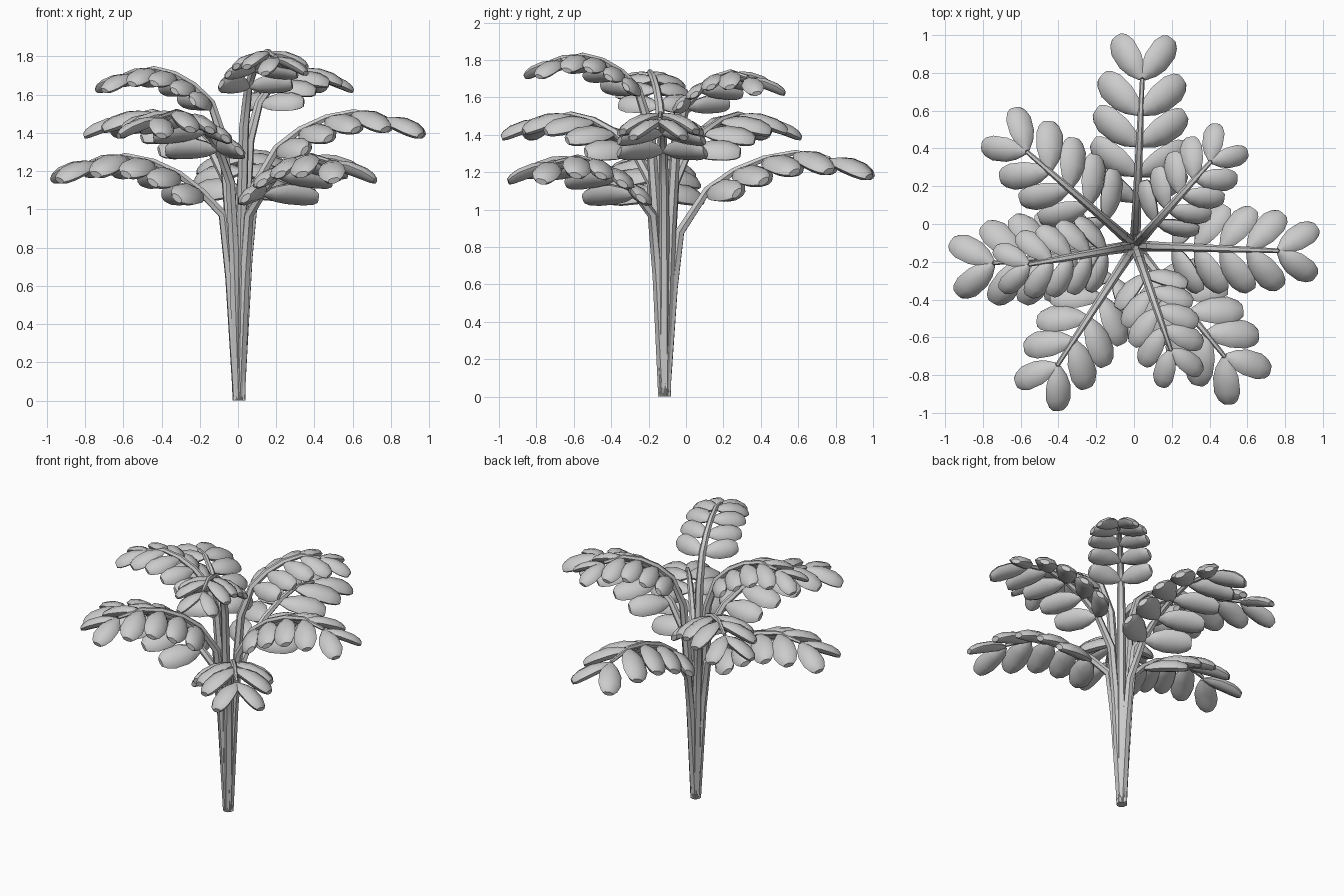
import bpy, bmesh, math
from mathutils import Vector

if "Cube" in bpy.data.objects:
    bpy.data.objects.remove(bpy.data.objects["Cube"])

CENTRE = Vector((0.005, -0.115, 0))
UP = Vector((0, 0, 1))


def loft(bm, pts, sides, normals, widths, thicks, n):
    """Skin elliptical rings along a path and cap both ends."""
    rings = []
    for p, s, u, w, t in zip(pts, sides, normals, widths, thicks):
        rings.append([bm.verts.new(p + s * w * math.cos(2 * math.pi * i / n)
                                   + u * t * math.sin(2 * math.pi * i / n)) for i in range(n)])
    for a, b in zip(rings, rings[1:]):
        for i in range(n):
            j = (i + 1) % n
            bm.faces.new((a[i], a[j], b[j], b[i]))
    bm.faces.new(rings[0][::-1])
    bm.faces.new(rings[-1])


def finish(bm, name):
    bmesh.ops.recalc_face_normals(bm, faces=bm.faces)
    me = bpy.data.meshes.new(name)
    bm.to_mesh(me)
    bm.free()
    ob = bpy.data.objects.new(name, me)
    bpy.context.collection.objects.link(ob)
    bpy.ops.object.select_all(action='DESELECT')
    ob.select_set(True)
    bpy.context.view_layer.objects.active = ob
    bpy.ops.object.shade_smooth_by_angle(angle=math.radians(40))


def leaflet(bm, base, d, normal, length):
    """Thick, blunt, oval leaf pad."""
    side = d.cross(normal).normalized()
    ts = (0, 0.2, 0.42, 0.74, 0.92, 1.0)
    ws = (0.25, 0.72, 0.98, 1.0, 0.74, 0.45)
    hs = (0.3, 0.8, 1.0, 0.95, 0.75, 0.45)
    hw, ht = length * 0.27, length * 0.135
    bow = (0, 0.02, 0.04, 0.03, 0.0, -0.02)
    pts = [base + d * length * t + normal * length * b for t, b in zip(ts, bow)]
    loft(bm, pts, [side] * 6, [normal] * 6, [w * hw for w in ws], [h * ht for h in hs], 8)


def frond(name, angle, reach, peak, leaf, bend):
    a = math.radians(angle)
    out = Vector((math.cos(a), math.sin(a), 0))
    side = UP.cross(out)
    k = 0.7 + 0.3 * reach / 0.9
    # stem path as (radius, height): straight stalk, bend, arching rachis
    path = [(0, 0), (0.045, bend * 0.66), (0.082, bend)]
    path += [(reach * f, peak - k * h) for f, h in
             ((0.26, 0.20), (0.42, 0.10), (0.60, 0.033), (0.79, 0.0), (1.0, 0.03))]
    pts = [CENTRE + out * r + UP * z for r, z in path]
    tang = []
    for i in range(len(pts)):
        lo, hi = pts[max(i - 1, 0)], pts[min(i + 1, len(pts) - 1)]
        tang.append((hi - lo).normalized())
    tang[0] = UP.copy()
    norm = [t.cross(side).normalized() for t in tang]
    rad = (0.034, 0.029, 0.027, 0.023, 0.021, 0.019, 0.016, 0.012)
    bm = bmesh.new()
    loft(bm, pts, [side] * 8, norm, rad, rad, 6)
    finish(bm, name + "_stem")

    # five mirrored leaflet pairs
    bm = bmesh.new()
    droop = math.radians(22)
    for i, spread, size in zip(range(3, 8), (66, 63, 59, 51, 35), (1, 1, 1, 1, 0.92)):
        s = math.radians(spread)
        t, n = tang[i], norm[i]
        if n.z < 0:
            n = -n
        # ease the steep lower tangents towards the horizontal
        t = (t + out * 0.3).normalized()
        n = (n - t * n.dot(t)).normalized()
        for sg in (-1, 1):
            lat = side * sg * math.cos(droop) - n * math.sin(droop)
            nrm = n * math.cos(droop) + side * sg * math.sin(droop)
            d = (t * math.cos(s) + lat * math.sin(s)).normalized()
            leaflet(bm, pts[i] + d * 0.005 - n * 0.01, d, nrm, leaf * size)
    finish(bm, name + "_leaflets")


# angle, reach, peak height, leaflet length, bend height
FRONDS = {
    "low_back": (87.5, 0.885, 1.305, 0.295, 0.88),
    "low_left": (187, 0.755, 1.28, 0.285, 0.97),
    "low_right": (309, 0.755, 1.28, 0.285, 0.97),
    "mid_right": (-2, 0.76, 1.51, 0.27, 1.12),
    "mid_back": (139, 0.76, 1.51, 0.27, 1.14),
    "mid_front": (237, 0.755, 1.51, 0.27, 1.14),
    "top_back": (48, 0.60, 1.735, 0.228, 1.36),
    "top_left": (190, 0.57, 1.735, 0.228, 1.36),
    "top_front": (289, 0.585, 1.825, 0.228, 1.43),
}
for name, spec in FRONDS.items():
    frond(name, *spec)
